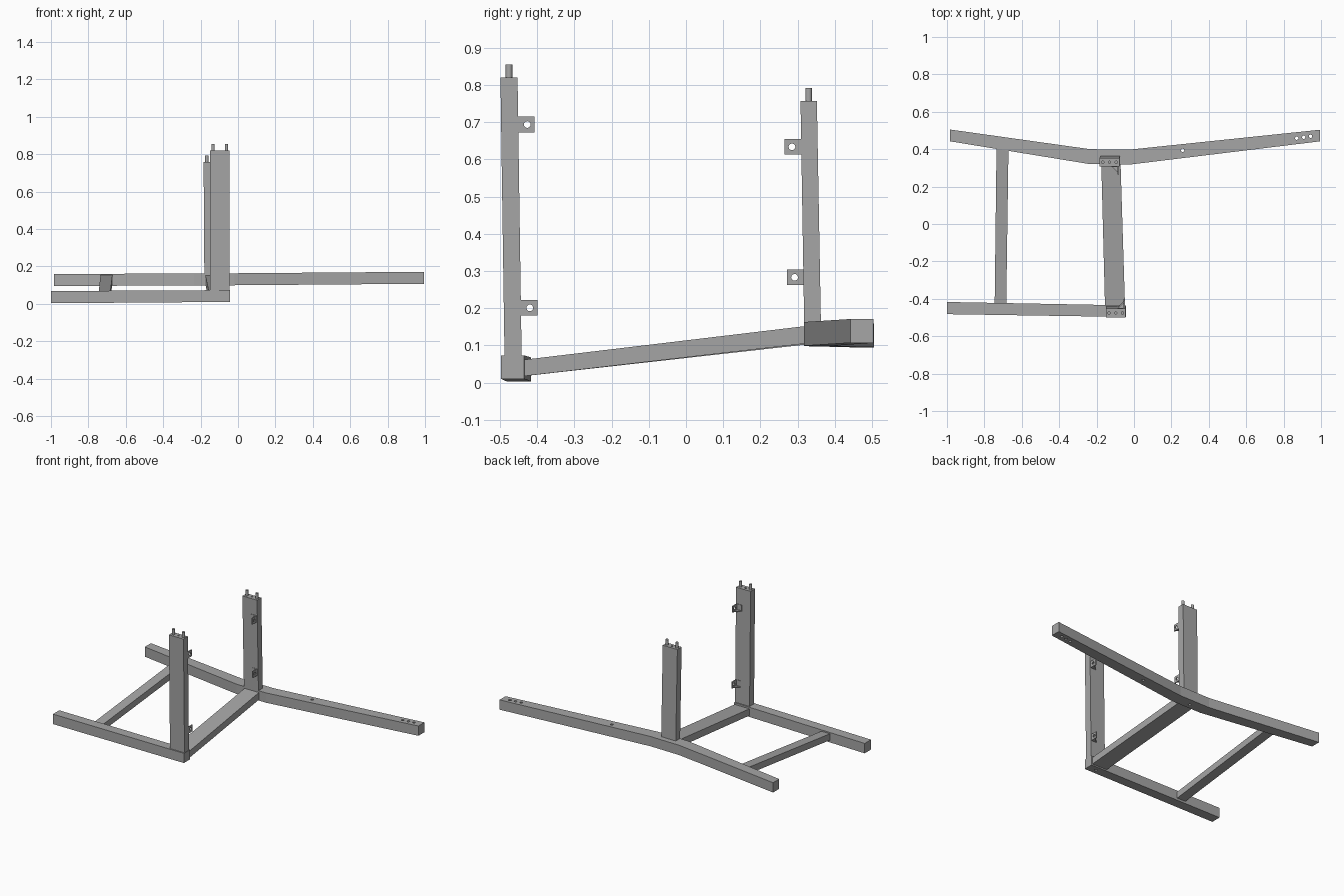
import bpy, bmesh
from mathutils import Matrix, Vector

if "Cube" in bpy.data.objects:
    bpy.data.objects.remove(bpy.data.objects["Cube"], do_unlink=True)

GREY = (0.38, 0.38, 0.38, 1)
steel = bpy.data.materials.new("plain grey")
steel.use_nodes = True
steel.diffuse_color = GREY
steel.node_tree.nodes["Principled BSDF"].inputs["Base Color"].default_value = GREY


def finish(name, bm):
    bmesh.ops.recalc_face_normals(bm, faces=bm.faces)
    mesh = bpy.data.meshes.new(name)
    bm.to_mesh(mesh)
    bm.free()
    mesh.materials.append(steel)
    obj = bpy.data.objects.new(name, mesh)
    bpy.context.collection.objects.link(obj)
    return obj


def beam(name, axis, sections):
    """Rectangular sections (position, u0, u1, v0, v1) joined along an axis."""
    bm = bmesh.new()
    rings = []
    for p, u0, u1, v0, v1 in sections:
        ring = []
        for u, v in ((u0, v0), (u1, v0), (u1, v1), (u0, v1)):
            co = [u, v]
            co.insert("xyz".index(axis), p)
            ring.append(bm.verts.new(co))
        rings.append(ring)
    for a, b in zip(rings, rings[1:]):
        for i in range(4):
            j = (i + 1) % 4
            bm.faces.new((a[i], a[j], b[j], b[i]))
    bm.faces.new(rings[0])
    bm.faces.new(rings[-1])
    return finish(name, bm)


def rods(name, centres, radius, depth, axis="z"):
    bm = bmesh.new()
    turn = Matrix.Rotation(1.5708, 4, "Y") if axis == "x" else Matrix()
    for c in centres:
        bmesh.ops.create_cone(bm, cap_ends=True, segments=20, radius1=radius,
                              radius2=radius, depth=depth,
                              matrix=Matrix.Translation(Vector(c)) @ turn)
    return finish(name, bm)


def drill(obj, centres, radius, depth, axis="z"):
    cutter = rods("drill_cutter", centres, radius, depth, axis)
    cutter.hide_render = True
    mod = obj.modifiers.new("holes", "BOOLEAN")
    mod.operation, mod.solver, mod.object = "DIFFERENCE", "EXACT", cutter
    graph = bpy.context.evaluated_depsgraph_get()
    mesh = bpy.data.meshes.new_from_object(obj.evaluated_get(graph))
    obj.modifiers.clear()
    obj.data = mesh
    bpy.data.objects.remove(cutter, do_unlink=True)


# Long rails
front_rail = beam("front_rail", "x", [(-1, -0.482, -0.417, 0.003, 0.068),
                                      (-0.043, -0.497, -0.435, 0.01, 0.073)])
back_rail = beam("back_rail", "x", [(-0.983, 0.442, 0.505, 0.095, 0.159),
                                    (-0.235, 0.32, 0.4, 0.098, 0.162),
                                    (-0.02, 0.318, 0.398, 0.099, 0.163),
                                    (0.995, 0.442, 0.504, 0.107, 0.171)])
drill(back_rail, [(0.26, 0.394, 0.14), (0.87, 0.459, 0.14),
                  (0.907, 0.464, 0.14), (0.944, 0.469, 0.14)], 0.009, 0.3)
drill(back_rail, [(-0.13, 0.35, 0.1)], 0.009, 0.06)
drill(front_rail, [(-0.1, -0.465, 0.01)], 0.009, 0.06)

# Sloping cross members
beam("wide_crossbeam", "y", [(-0.44, -0.155, -0.048, 0.017, 0.061),
                             (0.33, -0.175, -0.072, 0.106, 0.153)])
beam("narrow_crossbeam", "y", [(-0.43, -0.745, -0.683, 0.018, 0.06),
                               (0.41, -0.735, -0.671, 0.112, 0.155)])


def bracket(name, x, y, z, d):
    """Drilled tab with post flange and gusset; d is its y direction."""
    tab = beam(name + "_tab", "y", [(y, x - 0.007, x, z - 0.021, z + 0.021),
                                    (y + d * 0.045, x - 0.007, x, z - 0.021, z + 0.021)])
    drill(tab, [(x, y + d * 0.025, z)], 0.009, 0.06, "x")
    beam(name + "_flange", "x", [(x - 0.04, y - 0.004, y + 0.004, z - 0.021, z + 0.021),
                                 (x, y - 0.004, y + 0.004, z - 0.021, z + 0.021)])
    bm = bmesh.new()
    face = bm.faces.new([bm.verts.new(c) for c in (
        (x - 0.04, y, z - 0.021), (x, y, z - 0.021), (x, y + d * 0.04, z - 0.021))])
    out = bmesh.ops.extrude_face_region(bm, geom=[face])
    bmesh.ops.translate(bm, vec=(0, 0, 0.006),
                        verts=[v for v in out["geom"] if isinstance(v, bmesh.types.BMVert)])
    finish(name + "_gusset", bm)


# Posts, with pegs on top and brackets on the inner faces
def post(name, low, high, tabs, d):
    obj = beam(name, "z", [low, high])
    z, x0, x1, y0, y1 = high
    mid, yc = (x0 + x1) / 2, (y0 + y1) / 2
    drill(obj, [(mid, yc, z)], 0.006, 0.06)
    pegs = rods(name + "_pegs", [(mid + s * 0.036, yc, z + 0.01) for s in (-1, 1)], 0.009, 0.05)
    bpy.context.view_layer.objects.active = pegs
    pegs.select_set(True)
    bpy.ops.object.shade_smooth_by_angle()
    pegs.select_set(False)
    for label, y, zt in tabs:
        bracket(f"{name}_{label}_bracket", x1 - 0.003, y, zt, d)


post("front_post", (0.07, -0.15, -0.045, -0.488, -0.442),
     (0.82, -0.15, -0.045, -0.499, -0.453),
     [("upper", -0.452, 0.694), ("lower", -0.445, 0.201)], 1)
post("back_post", (0.15, -0.18, -0.075, 0.318, 0.363),
     (0.757, -0.184, -0.078, 0.308, 0.352),
     [("upper", 0.31, 0.634), ("lower", 0.317, 0.283)], -1)
